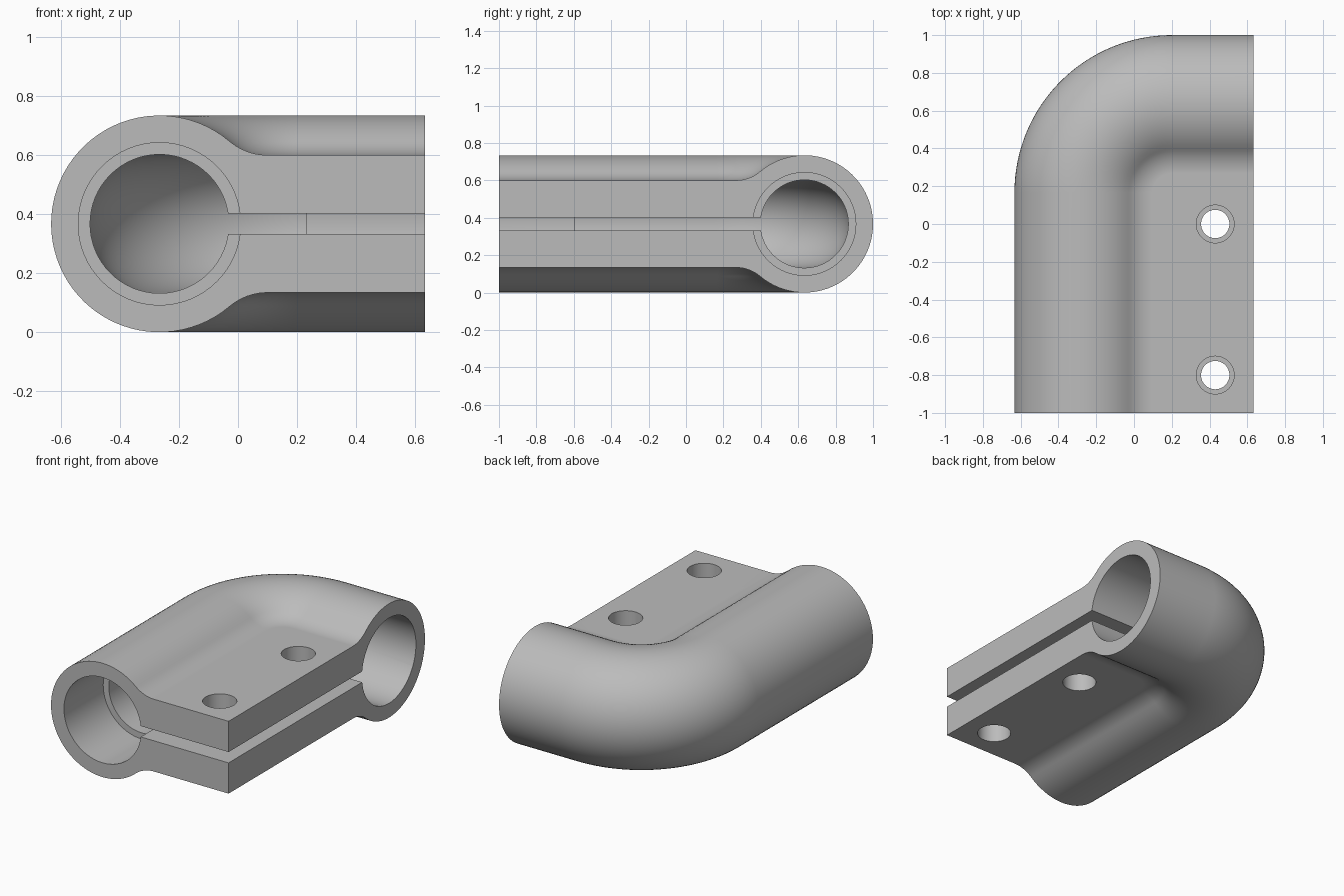
import bpy, bmesh, math
from mathutils import Vector

cube = bpy.data.objects.get("Cube")
if cube:
    bpy.data.objects.remove(cube, do_unlink=True)

# Main dimensions
X, Y = 0.633, 1.0                 # half extents
R, BORE, SOCKET = 0.367, 0.235, 0.275
MID = R                           # height of the pipe axis
H, FILLET = 0.233, 0.2            # flange half thickness, blend radius
BEND = 0.467                      # bend radius of the pipe axis
CX, CY = -X + R + BEND, Y - R - BEND   # bend centre

grey = bpy.data.materials.new("grey")
grey.use_nodes = True
grey.diffuse_color = (0.5, 0.5, 0.5, 1)
grey.node_tree.nodes["Principled BSDF"].inputs["Base Color"].default_value = (0.5, 0.5, 0.5, 1)


def finish(name, bm):
    bmesh.ops.recalc_face_normals(bm, faces=bm.faces)
    mesh = bpy.data.meshes.new(name)
    bm.to_mesh(mesh)
    bm.free()
    mesh.materials.append(grey)
    obj = bpy.data.objects.new(name, mesh)
    bpy.context.collection.objects.link(obj)
    return obj


def sweep(bm, section, extra=0.0, closed=False, steps=32):
    """Carry a section (u toward the inside of the bend, v up) along the elbow."""
    stations = [(CX, -Y - extra, 0)]
    stations += [(CX, CY, math.pi / 2 * i / steps) for i in range(steps + 1)]
    stations += [(X + extra, CY, math.pi / 2)]
    rings = []
    for px, py, a in stations:
        out = Vector((-math.cos(a), math.sin(a), 0))
        rings.append([bm.verts.new(Vector((px, py, MID + v)) + out * (BEND - u))
                      for u, v in section])
    n = len(section)
    for r0, r1 in zip(rings, rings[1:]):
        for i in range(n if closed else n - 1):
            j = (i + 1) % n
            bm.faces.new((r0[i], r0[j], r1[j], r1[i]))
    return rings


def arc(cu, cv, r, a0, a1, n):
    return [(cu + r * math.cos(a0 + (a1 - a0) * i / n),
             cv + r * math.sin(a0 + (a1 - a0) * i / n)) for i in range(n + 1)]


# Clamp body: outer pipe with blended flange
du = math.sqrt((R + FILLET) ** 2 - (H + FILLET) ** 2)
touch = math.atan2(H + FILLET, du)
blend = arc(du, H + FILLET, FILLET, -math.pi / 2, touch - math.pi, 10)
shell = arc(0, 0, R, touch, 2 * math.pi - touch, 56)
section = blend[:-1] + shell + [(u, -v) for u, v in reversed(blend[:-1])]
bm = bmesh.new()
rings = sweep(bm, section)
top = bm.verts.new((X, -Y, MID + H))
low = bm.verts.new((X, -Y, MID - H))
bm.faces.new([r[0] for r in rings] + [top])
bm.faces.new([r[-1] for r in rings] + [low])
bm.faces.new(rings[0] + [low, top])
bm.faces.new(rings[-1] + [low, top])
body = finish("elbow_clamp", bm)

# Elbow bore
cutters = []
bm = bmesh.new()
circle = arc(0, 0, BORE, 0, 2 * math.pi, 64)[:-1]
rings = sweep(bm, circle, extra=0.1, closed=True)
bm.faces.new(rings[0])
bm.faces.new(rings[-1])
cutters.append(finish("bore_cutter", bm))


def cylinder(name, r, depth, loc, rot=(0, 0, 0)):
    bm = bmesh.new()
    bmesh.ops.create_cone(bm, cap_ends=True, segments=64, radius1=r, radius2=r, depth=depth)
    obj = finish(name, bm)
    obj.location, obj.rotation_euler = loc, rot
    cutters.append(obj)


# Wider sockets at both pipe ends
cylinder("front_socket_cutter", SOCKET, 0.8, (CX - BEND, -Y, MID), (math.pi / 2, 0, 0))
cylinder("side_socket_cutter", SOCKET, 0.8, (X, CY + BEND, MID), (0, math.pi / 2, 0))

# Bolt holes with a recess from each side
for y in (0, -0.8):
    cylinder("bolt_hole_cutter", 0.075, 1, (0.43, y, MID))
    for side in (-1, 1):
        cylinder("recess_cutter", 0.1, 0.24, (0.43, y, MID + side * H))

# Clamping slot
bm = bmesh.new()
bmesh.ops.create_cube(bm, size=1)
slot = finish("slot_cutter", bm)
slot.scale = (1, 1.7, 0.07)
slot.location = (0.25, -0.25, MID)
cutters.append(slot)

# Cut, then shade
bpy.context.view_layer.objects.active = body
for cutter in cutters:
    mod = body.modifiers.new("cut", 'BOOLEAN')
    mod.operation, mod.solver, mod.object = 'DIFFERENCE', 'EXACT', cutter
    bpy.ops.object.modifier_apply(modifier=mod.name)
for cutter in cutters:
    bpy.data.objects.remove(cutter, do_unlink=True)
bpy.ops.object.select_all(action='DESELECT')
body.select_set(True)
bpy.ops.object.shade_smooth_by_angle(angle=math.radians(30))
weighted = body.modifiers.new("weighted_normals", 'WEIGHTED_NORMAL')
weighted.keep_sharp = True
